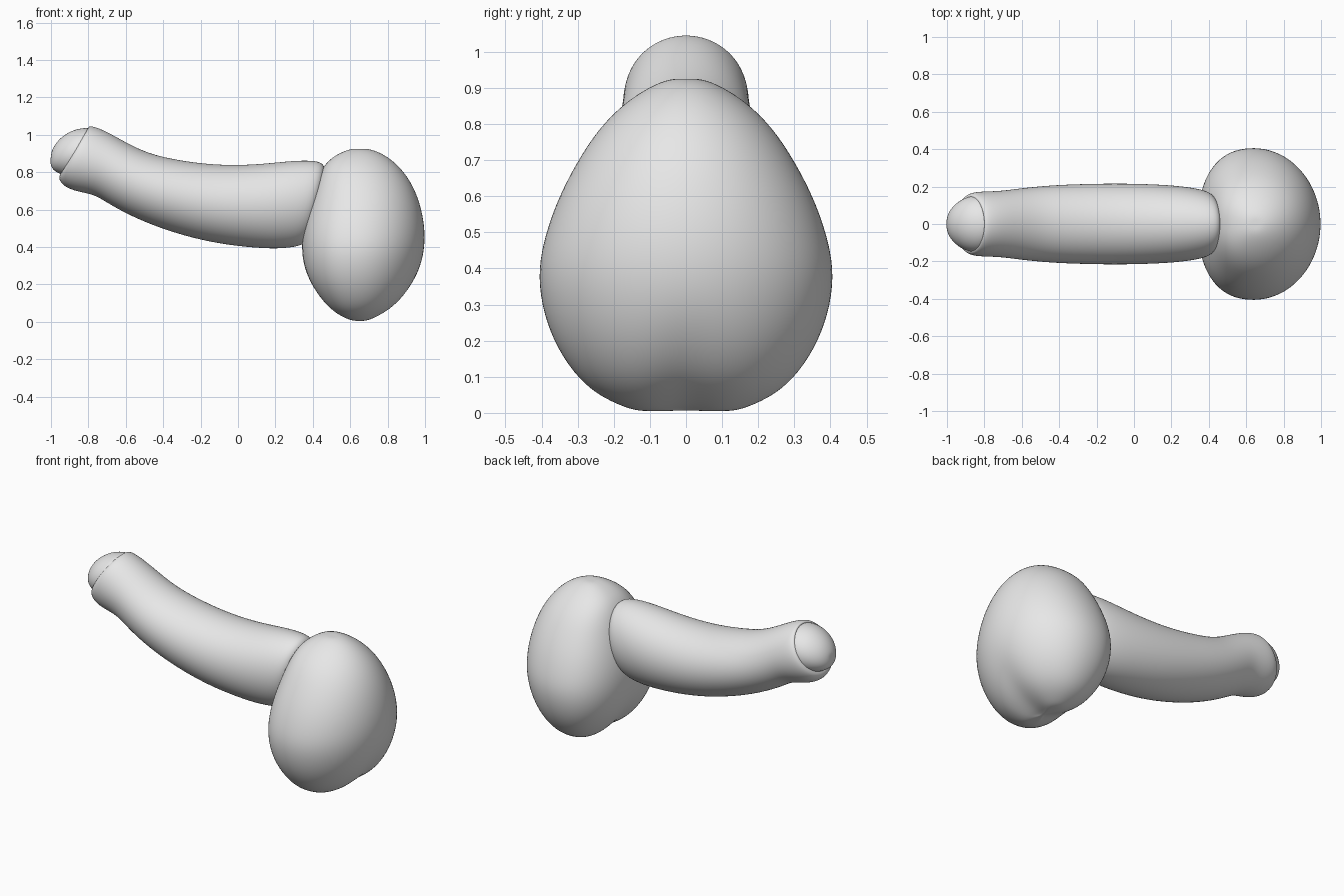
import bpy, bmesh, math

skin = bpy.data.materials.new("plain_grey")
skin.diffuse_color = (0.8, 0.8, 0.8, 1)
SIDES = 24


def skin_rings(name, rings):
    """Bridge rings of points, close both ends and smooth the result."""
    bm = bmesh.new()
    loops = [[bm.verts.new(p) for p in ring] for ring in rings]
    for a, b in zip(loops, loops[1:]):
        for i in range(SIDES):
            j = (i + 1) % SIDES
            bm.faces.new((a[i], a[j], b[j], b[i]))
    for loop in (loops[0], loops[-1]):
        mid = [sum(v.co[k] for v in loop) / SIDES for k in range(3)]
        pole = bm.verts.new(mid)
        for i in range(SIDES):
            bm.faces.new((loop[i], loop[(i + 1) % SIDES], pole))
    bmesh.ops.recalc_face_normals(bm, faces=bm.faces)
    mesh = bpy.data.meshes.new(name)
    bm.to_mesh(mesh)
    bm.free()
    mesh.materials.append(skin)
    mesh.shade_smooth()
    obj = bpy.data.objects.new(name, mesh)
    bpy.context.collection.objects.link(obj)
    sub = obj.modifiers.new("smooth", 'SUBSURF')
    sub.levels = sub.render_levels = 2
    return obj


def tube_ring(xt, zt, xb, zb, w):
    """Oval ring between a top point and a bottom point, w = half width."""
    ring = []
    for i in range(SIDES):
        a = 2 * math.pi * i / SIDES
        c = (1 + math.cos(a)) / 2
        ring.append((xb + (xt - xb) * c, w * math.sin(a), zb + (zt - zb) * c))
    return ring


# Curved shaft, ending in a rolled fold around the head
shaft = [
    (0.47, 0.80, 0.40, 0.48, 0.12),
    (0.46, 0.845, 0.37, 0.43, 0.16),
    (0.42, 0.865, 0.33, 0.40, 0.185),
    (0.30, 0.865, 0.21, 0.387, 0.205),
    (0.13, 0.845, 0.07, 0.395, 0.215),
    (-0.04, 0.838, -0.10, 0.415, 0.219),
    (-0.20, 0.848, -0.28, 0.455, 0.217),
    (-0.36, 0.873, -0.46, 0.515, 0.211),
    (-0.48, 0.903, -0.60, 0.578, 0.200),
    (-0.58, 0.950, -0.70, 0.635, 0.188),
    (-0.66, 0.995, -0.77, 0.680, 0.178),
    (-0.73, 1.032, -0.86, 0.694, 0.176),
    (-0.785, 1.050, -0.93, 0.720, 0.172),
    (-0.805, 1.043, -0.965, 0.765, 0.155),
    (-0.790, 1.015, -0.945, 0.800, 0.125),
]
skin_rings("shaft", [tube_ring(*s) for s in shaft])

# Rounded head
head = [
    (-0.74, 1.01, -0.82, 0.77, 0.13),
    (-0.79, 1.040, -0.88, 0.765, 0.155),
    (-0.84, 1.036, -0.93, 0.780, 0.148),
    (-0.89, 1.023, -0.965, 0.795, 0.127),
    (-0.94, 0.992, -0.988, 0.812, 0.096),
    (-0.975, 0.955, -1.0, 0.832, 0.064),
    (-0.996, 0.915, -1.004, 0.858, 0.03),
]
skin_rings("head", [tube_ring(*s) for s in head])


# Egg-shaped base: height, left x, right x, half width
def base_ring(z, xl, xr, w):
    xm = xl + (xr - xl) * 0.46
    ring = []
    for i in range(SIDES):
        a = 2 * math.pi * i / SIDES
        c, s = math.cos(a), math.sin(a)
        e = 1.0 if c > 0 else 0.85
        x = xm + (xr - xm if c > 0 else xm - xl) * math.copysign(abs(c) ** e, c)
        y = w * math.copysign(abs(s) ** e, s)
        # Shallow crease along the middle of the lower half
        crease = math.exp(-(y / 0.08) ** 2) * max(0, 1 - z / 0.32)
        ring.append((x - 0.035 * crease * c, y, z + 0.012 * crease))
    return ring


base = [
    (0.002, 0.60, 0.71, 0.12),
    (0.012, 0.56, 0.745, 0.165),
    (0.05, 0.495, 0.815, 0.25),
    (0.11, 0.437, 0.885, 0.315),
    (0.20, 0.378, 0.945, 0.372),
    (0.30, 0.346, 0.983, 0.405),
    (0.40, 0.337, 1.002, 0.414),
    (0.50, 0.345, 1.002, 0.392),
    (0.60, 0.368, 0.985, 0.355),
    (0.70, 0.400, 0.952, 0.302),
    (0.79, 0.432, 0.900, 0.242),
    (0.86, 0.475, 0.833, 0.170),
    (0.905, 0.545, 0.762, 0.098),
    (0.925, 0.605, 0.700, 0.045),
]
skin_rings("base", [base_ring(*s) for s in base])
